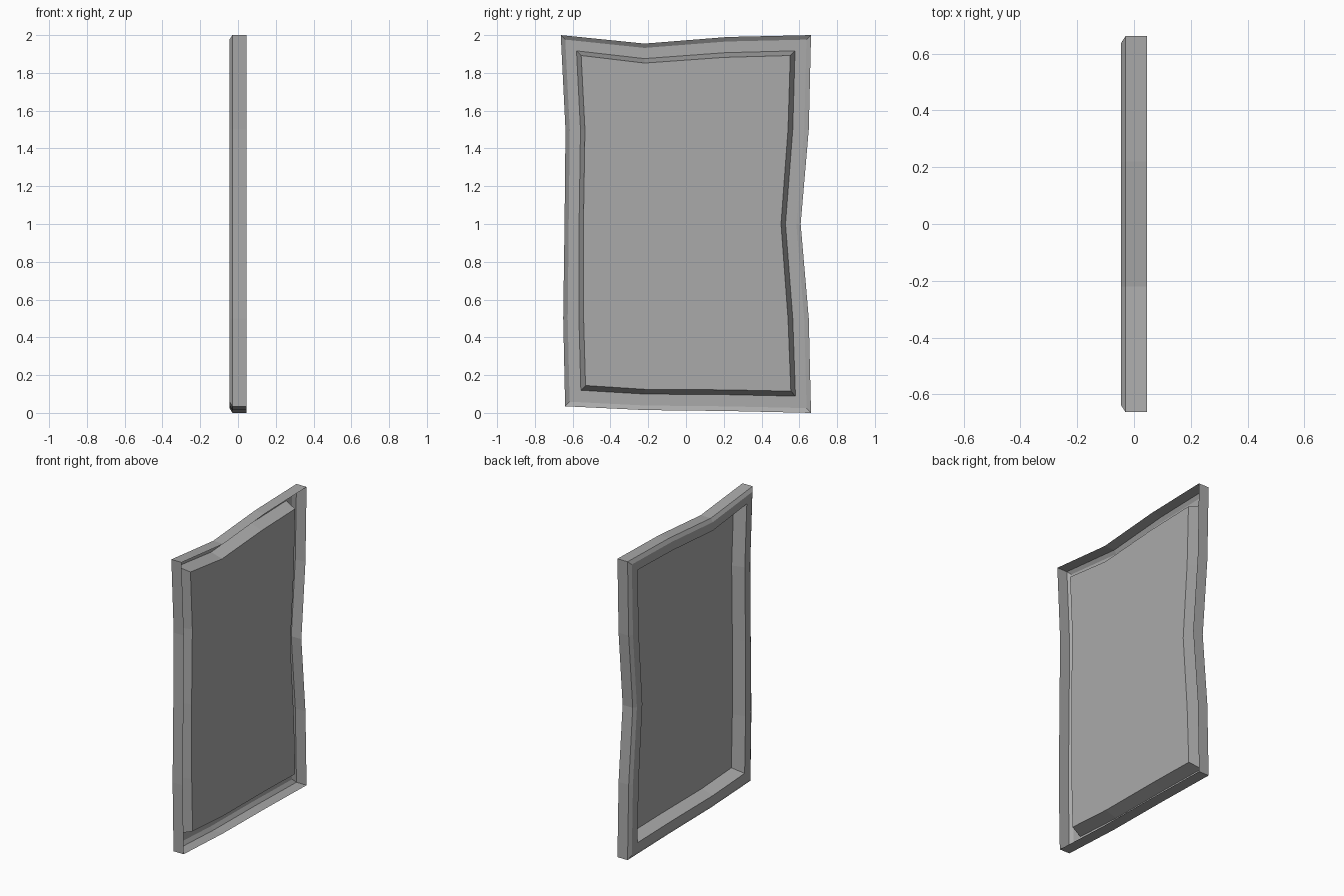
import bpy
import bmesh

cube = bpy.data.objects.get("Cube")
if cube:
    bpy.data.objects.remove(cube, do_unlink=True)

grey = bpy.data.materials.new("plain grey")
grey.use_nodes = True
grey.diffuse_color = (0.4, 0.4, 0.4, 1)
grey.node_tree.nodes["Principled BSDF"].inputs["Base Color"].default_value = (0.4, 0.4, 0.4, 1)

# Wobbly outlines as (y, z): frame edge and recessed panel edge
OUTER = [(-.663, 2), (-.22, 1.955), (.22, 1.99), (.662, 2),
         (.65, 1.5), (.607, 1), (.65, .5), (.662, 0),
         (.22, .01), (-.22, .015), (-.64, .035),
         (-.65, .5), (-.643, 1), (-.638, 1.5)]
PANEL = [(-.555, 1.892), (-.22, 1.852), (.2, 1.882), (.552, 1.892),
         (.54, 1.5), (.503, 1), (.54, .5), (.555, .115),
         (.22, .122), (-.22, .125), (-.532, .145),
         (-.542, .5), (-.543, 1), (-.535, 1.5)]

# Frame section as (x, blend from outer edge to panel edge)
SECTION = [(.045, 0), (-.03, 0), (-.045, .22), (-.045, .77), (.036, 1)]


def ring(bm, x, t):
    return [bm.verts.new((x, a[0] + (b[0] - a[0]) * t, a[1] + (b[1] - a[1]) * t))
            for a, b in zip(OUTER, PANEL)]


def finish(bm, name):
    mesh = bpy.data.meshes.new(name)
    bm.to_mesh(mesh)
    bm.free()
    mesh.materials.append(grey)
    obj = bpy.data.objects.new(name, mesh)
    bpy.context.collection.objects.link(obj)
    return obj


# Frame: outer wall, chamfer, flat face and inner wall, open at the back
bm = bmesh.new()
rings = [ring(bm, x, t) for x, t in SECTION]
count = len(OUTER)
for a, b in zip(rings, rings[1:]):
    for i in range(count):
        j = (i + 1) % count
        bm.faces.new((a[i], a[j], b[j], b[i]))
finish(bm, "frame")

# Recessed panel
bm = bmesh.new()
bm.faces.new(ring(bm, *SECTION[-1]))
finish(bm, "panel")
